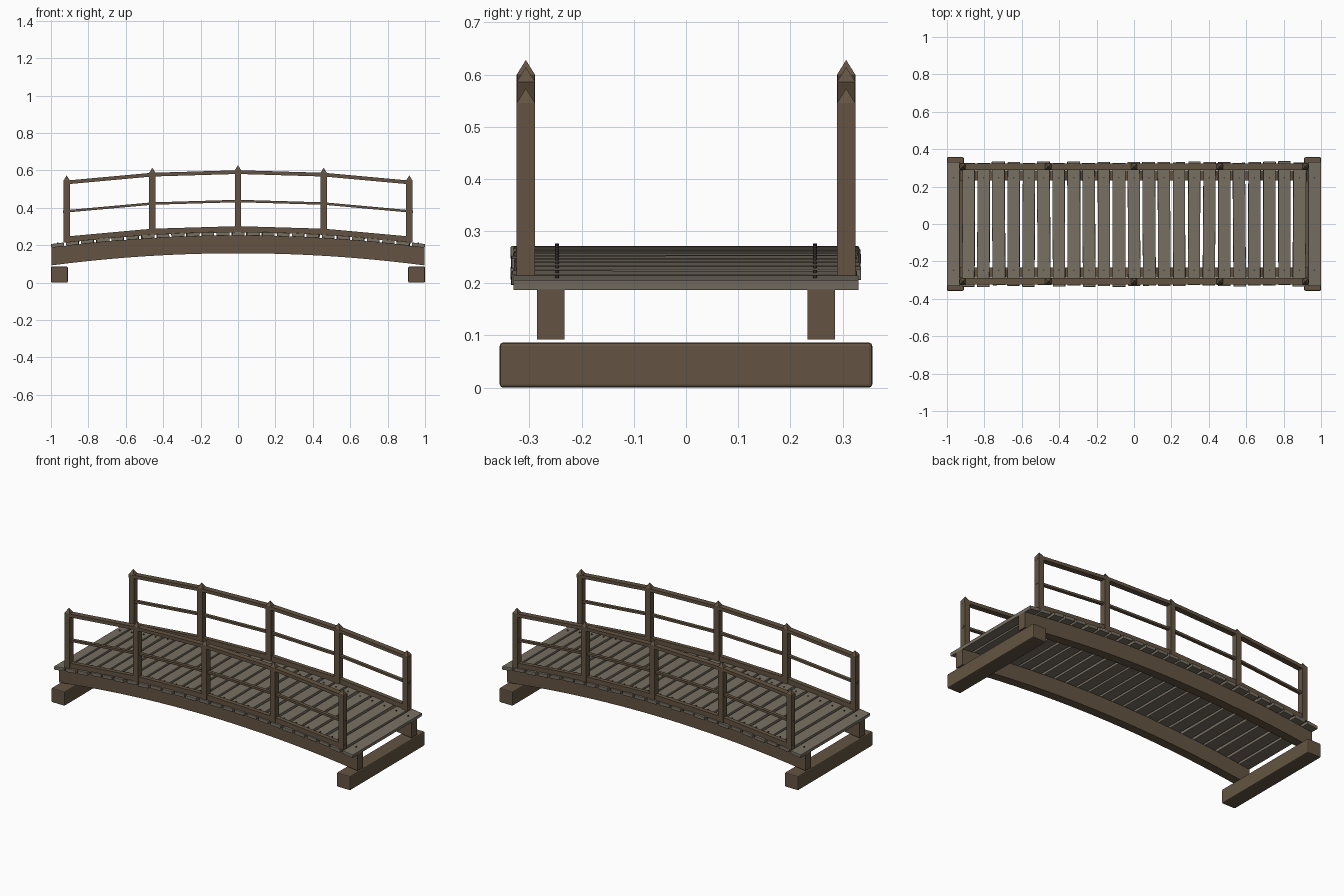
import bpy, bmesh, math, random
from mathutils import Matrix

random.seed(4)
cube = bpy.data.objects.get("Cube")
if cube:
    bpy.data.objects.remove(cube, do_unlink=True)


def material(name, rgb):
    m = bpy.data.materials.new(name)
    m.use_nodes = True
    m.diffuse_color = (*rgb, 1)
    m.node_tree.nodes["Principled BSDF"].inputs["Base Color"].default_value = (*rgb, 1)
    return m


brown = material("brown timber", (0.125, 0.088, 0.054))
grey = material("weathered planks", (0.185, 0.16, 0.122))
iron = material("dark iron", (0.05, 0.045, 0.04))


def finish(name, bm, mat, bevel=0):
    bmesh.ops.recalc_face_normals(bm, faces=bm.faces)
    mesh = bpy.data.meshes.new(name)
    bm.to_mesh(mesh)
    bm.free()
    mesh.materials.append(mat)
    ob = bpy.data.objects.new(name, mesh)
    bpy.context.collection.objects.link(ob)
    if bevel:
        mod = ob.modifiers.new("worn edges", "BEVEL")
        mod.width, mod.segments = bevel, 2
        mod.limit_method = "ANGLE"
    return ob


def box(bm, centre, size, turn=Matrix()):
    place = Matrix.Translation(centre) @ turn @ Matrix.Diagonal((*size, 1))
    bmesh.ops.create_cube(bm, size=1, matrix=place)


def arch(x):
    """Drop of the bridge's curve away from mid span."""
    return -0.065 * x * x


def sweep(bm, xs, y, width, low, high):
    """Rectangular bar following the arch through the stations xs."""
    rings = []
    for x in xs:
        section = [(-1, low), (1, low), (1, high), (-1, high)]
        rings.append([bm.verts.new((x, y + s * width / 2, z + arch(x))) for s, z in section])
    for a, b in zip(rings, rings[1:]):
        for i in range(4):
            j = (i + 1) % 4
            bm.faces.new((a[i], a[j], b[j], b[i]))
    bm.faces.new(rings[0])
    bm.faces.new(rings[-1])


# Ground sills under both ends
for side, x in (("right", -0.955), ("left", 0.955)):
    bm = bmesh.new()
    box(bm, (x, 0, 0.043), (0.09, 0.714, 0.086))
    finish(side + "_ground_sill", bm, brown, 0.006)

# Curved main beams
for side, s in (("front", -1), ("back", 1)):
    bm = bmesh.new()
    sweep(bm, [-0.998 + 1.996 * i / 24 for i in range(25)], s * 0.259, 0.053, 0.157, 0.252)
    finish(side + "_beam", bm, brown)

# Deck planks, slightly uneven, with a nail over each beam
COUNT, PITCH = 25, 0.0804
deck, nails = bmesh.new(), bmesh.new()
for i in range(COUNT):
    x = (i - (COUNT - 1) / 2) * PITCH
    end = i in (0, COUNT - 1)
    twist = 0 if end else random.uniform(-0.008, 0.008)
    tilt = Matrix.Rotation(math.atan(0.13 * x), 4, "Y") @ Matrix.Rotation(twist, 4, "Z")
    shift = 0 if end else random.uniform(-0.006, 0.006)
    width = 0.069 if end else random.uniform(0.064, 0.07)
    z = 0.261 + arch(x)
    box(deck, (x, shift, z), (width, 0.662, 0.02), tilt)
    for s in (-1, 1):
        bmesh.ops.create_cone(nails, cap_ends=True, segments=8, radius1=0.004, radius2=0.004,
                              depth=0.014, matrix=Matrix.Translation((x, s * 0.247, z + 0.008)))
finish("deck_planks", deck, grey, 0.002)
finish("deck_nails", nails, iron)

# Railings: posts with pointed tops, curb, middle rail and handrail
POSTS = [-0.916, -0.458, 0, 0.458, 0.916]
for side, s in (("front", -1), ("back", 1)):
    y = s * 0.307
    posts = bmesh.new()
    for x in POSTS:
        d = arch(x)
        box(posts, (x, y, 0.434 + d), (0.034, 0.036, 0.332))
        bmesh.ops.create_cone(posts, cap_ends=True, segments=4, radius1=0.0245, radius2=0, depth=0.028,
                              matrix=Matrix.Translation((x, y, 0.614 + d)) @ Matrix.Rotation(math.pi / 4, 4, "Z"))
    finish(side + "_railing_posts", posts, brown)
    for part, width, low, high, reach in (("curb", 0.026, 0.27, 0.302, 0.934),
                                          ("middle_rail", 0.02, 0.43, 0.443, 0.935),
                                          ("handrail", 0.034, 0.581, 0.601, 0.934)):
        bm = bmesh.new()
        sweep(bm, [-reach] + POSTS[1:-1] + [reach], y, width, low, high)
        finish(side + "_" + part, bm, brown)
